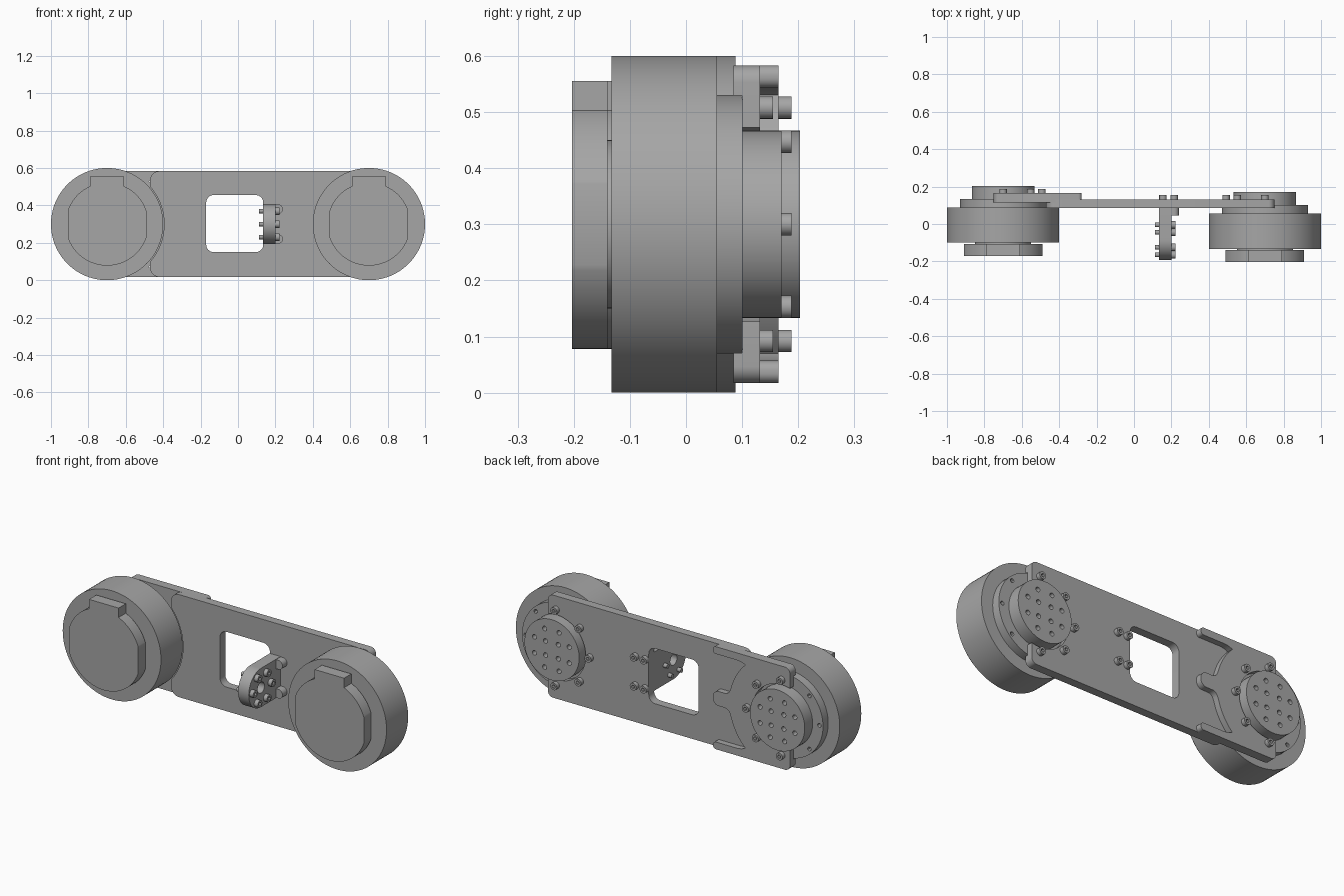
import bpy, bmesh
from math import sin, cos, acos, pi, radians
from mathutils import Vector

cube = bpy.data.objects.get("Cube")
if cube:
    bpy.data.objects.remove(cube, do_unlink=True)

grey = bpy.data.materials.new("machined_grey")
grey.use_nodes = True
colour = (0.38, 0.38, 0.38, 1)
grey.diffuse_color = colour
grey.node_tree.nodes["Principled BSDF"].inputs["Base Color"].default_value = colour

MID = 0.3       # height of the long axis
HUB = 0.7       # distance of each motor axis from the middle


def arc(cx, cy, r, a0, a1, n=32):
    """Points along an arc, angles in radians."""
    return [(cx + r * cos(a0 + (a1 - a0) * i / n),
             cy + r * sin(a0 + (a1 - a0) * i / n)) for i in range(n + 1)]


def circle(cx, cy, r, n=64):
    return arc(cx, cy, r, 0, 2 * pi, n)[:-1]


def rounded(points):
    """Round every corner given as (x, y, tangent length)."""
    out = []
    for i, p in enumerate(points):
        c = Vector(p[:2])
        if len(p) == 2:
            out.append(tuple(c))
            continue
        d0 = (Vector(points[i - 1][:2]) - c).normalized()
        d1 = (Vector(points[(i + 1) % len(points)][:2]) - c).normalized()
        w = sin(d0.angle(d1) / 2)
        a, b = c + d0 * p[2], c + d1 * p[2]
        for k in range(9):
            t = k / 8
            f0, f1, f2 = (1 - t) ** 2, 2 * t * (1 - t) * w, t * t
            out.append(tuple((a * f0 + c * f1 + b * f2) / (f0 + f1 + f2)))
    return out


def mirrored(half):
    """Close a half outline by reflecting it in the long axis."""
    return half + [(x, 2 * MID - z) for x, z in reversed(half)]


def slab(name, loops, lo, hi, axis="y"):
    """Extrude an outline with holes from lo to hi along y or x."""
    curve = bpy.data.curves.new(name, "CURVE")
    curve.dimensions = "2D"
    curve.fill_mode = "BOTH"
    curve.extrude = (hi - lo) / 2
    for loop in loops:
        s = curve.splines.new("POLY")
        s.points.add(len(loop) - 1)
        for pt, (a, b) in zip(s.points, loop):
            pt.co = (a, b, 0, 1)
        s.use_cyclic_u = True
    tmp = bpy.data.objects.new(name + "_curve", curve)
    bpy.context.collection.objects.link(tmp)
    bpy.context.view_layer.update()
    mesh = bpy.data.meshes.new_from_object(
        tmp.evaluated_get(bpy.context.evaluated_depsgraph_get()))
    bpy.data.objects.remove(tmp, do_unlink=True)
    bm = bmesh.new()
    bm.from_mesh(mesh)
    bmesh.ops.remove_doubles(bm, verts=bm.verts, dist=1e-5)
    bmesh.ops.recalc_face_normals(bm, faces=bm.faces)
    bm.to_mesh(mesh)
    bm.free()
    mesh.materials.clear()
    mesh.materials.append(grey)
    ob = bpy.data.objects.new(name, mesh)
    bpy.context.collection.objects.link(ob)
    mid = (lo + hi) / 2
    ob.location = (0, mid, 0) if axis == "y" else (mid, 0, 0)
    ob.rotation_euler = (pi / 2, 0, 0 if axis == "y" else pi / 2)
    bpy.ops.object.select_all(action="DESELECT")
    ob.select_set(True)
    bpy.context.view_layer.objects.active = ob
    bpy.ops.object.shade_smooth_by_angle(angle=radians(30))
    return ob


def bolt(name, a, b, lo, hi, axis="y", r=0.02):
    """Socket head with a hexagonal recess."""
    slab(name, [circle(a, b, r, 24), circle(a, b, r * 0.5, 6)], lo, hi, axis)


# Motor units: rear cap, drum, step and drilled output disc
def motor(side, cx, y, facing):
    tag = side + "_"
    a = acos(0.21 / 0.222)
    b = acos(0.09 / 0.222)
    cap = arc(cx, MID, 0.222, a, b) + [(cx + 0.09, 0.555), (cx - 0.09, 0.555)]
    cap += arc(cx, MID, 0.222, pi - b, pi - a)
    cap += arc(cx, MID, 0.222, pi + a, 2 * pi - a, 48)
    slab(tag + "rear_cap", [cap], y - 0.07, y - 0.007)
    slab(tag + "cap_spacer", [circle(cx, MID, 0.15)], y - 0.01, y + 0.01)
    slab(tag + "drum", [circle(cx, MID, 0.3, 96)], y, y + 0.188)
    screws = [circle(cx + 0.208 * cos(t), MID + 0.208 * sin(t), 0.011, 12)
              for t in [facing + pi + k * pi / 4 for k in (-1, 0, 1)]]
    slab(tag + "step", [circle(cx, MID, 0.23)] + screws, y + 0.188, y + 0.234)
    holes = []
    for count, r, start in ((8, 0.115, pi / 8), (4, 0.055, pi / 4)):
        for k in range(count):
            t = start + 2 * pi * k / count
            holes.append(circle(cx + r * cos(t), MID + r * sin(t), 0.013, 16))
    slab(tag + "output_disc", [circle(cx, MID, 0.167)] + holes, y + 0.234, y + 0.303)
    # Half ring of bolts that clamps the arm plate
    for k in range(-2, 3):
        t = facing + k * pi / 4
        bolt(tag + "clamp_bolt", cx + 0.208 * cos(t), MID + 0.208 * sin(t),
             y + 0.265, y + 0.288)


motor("left", HUB, -0.133, pi)
motor("right", -HUB, -0.1, 0)


# Arm plate with a window; the front layer clears the motor step
def arm_outline(cut):
    half = arc(-HUB, MID, 0.305, 0.02, acos(0.23 / 0.305))
    half += rounded([half[-1], (-0.47, 0.583, 0.05), (0.75, 0.583, 0.03),
                     (0.75, MID + (cut ** 2 - 0.05 ** 2) ** 0.5)])[1:-1]
    half += arc(HUB, MID, cut, acos(0.05 / cut), pi - 0.02)
    return mirrored(half)


window = rounded([(x, z, 0.04) for x, z in
                  ((-0.17, 0.15), (0.135, 0.15), (0.135, 0.455), (-0.17, 0.455))])
slab("arm_plate", [arm_outline(0.18), window], 0.1, 0.132)
slab("arm_plate_front", [arm_outline(0.235), window], 0.085, 0.1)


# Raised clamp on the right end, with three reinforcing tongues
def clamp_outline(cut):
    cx, tip = -HUB, -0.28
    ring = arc(cx, MID, 0.32, radians(46), radians(12), 12)
    half = arc(cx, MID, cut, 0.02, acos(-0.05 / cut))
    half += rounded([half[-1], (cx - 0.05, 0.583, 0.03), (tip, 0.583, 0.018),
                     (tip, 0.543, 0.018), (cx + 0.25, 0.543, 0.03), ring[0]])[1:-1]
    half += ring[1:-1]
    half += rounded([ring[-2], (cx + 0.325, MID + 0.04, 0.025),
                     (tip, MID + 0.04, 0.035), (tip, MID)])[1:-1]
    # The inner edge and the outer edge close as one loop through the reflection
    return mirrored(half)


slab("raised_clamp", [clamp_outline(0.18)], 0.132, 0.165)
slab("raised_clamp_front", [clamp_outline(0.235)], 0.115, 0.132)

# Side bracket: a round-ended flange standing off the front of the plate
ring = [(-0.085 + 0.08 * cos(k * pi / 3), MID + 0.08 * sin(k * pi / 3)) for k in range(6)]
flange = arc(-0.085, MID, 0.107, pi / 2, 1.5 * pi) + [(0.085, MID - 0.107), (0.085, MID + 0.107)]
slab("bracket_flange", [flange, circle(-0.085, MID, 0.03, 32)], 0.135, 0.2, "x")
for y, z in ring:
    bolt("bracket_bolt", y, z, 0.2, 0.222, "x")
    slab("bracket_bolt_end", [circle(y, z, 0.012, 16)], 0.113, 0.135, "x")

# Bracket feet and the bolts that hold them through the plate
for z in (MID - 0.08, MID + 0.08):
    foot = [(0.19, z - 0.025)] + arc(0.215, z, 0.025, -pi / 2, pi / 2, 16) + [(0.19, z + 0.025)]
    slab("bracket_foot", [foot], 0.045, 0.085)
    for x in (0.155, 0.215):
        bolt("foot_bolt", x, z, 0.132, 0.155)
